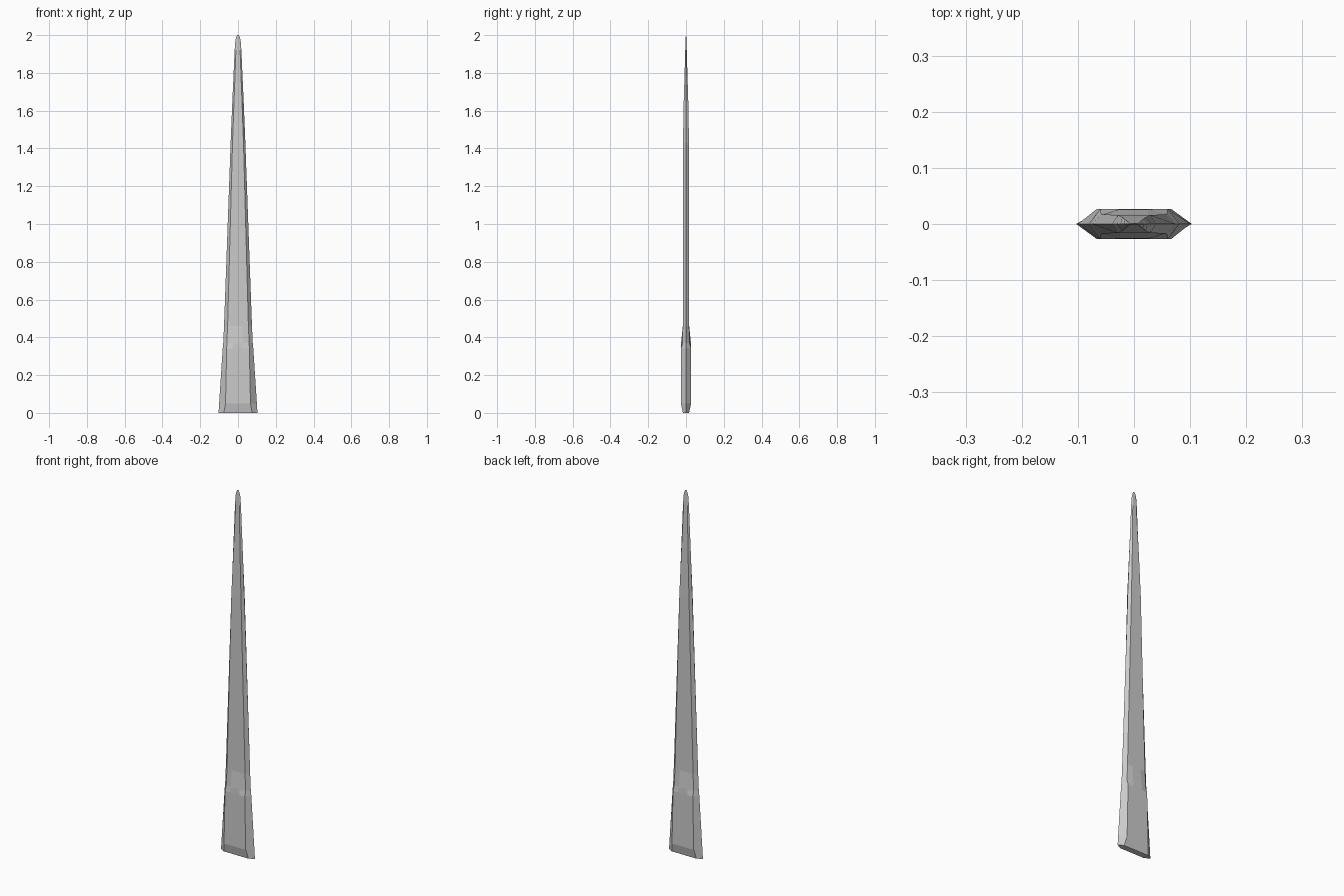
import bpy, bmesh

# Blade sections: height, edge half-width, flat half-width, side and middle half-thickness
rows = [
    (0.00, 0.103, 0.075, 0.016, 0.016),
    (0.05, 0.100, 0.066, 0.027, 0.027),
    (0.34, 0.081, 0.060, 0.027, 0.027),
    (0.37, 0.078, 0.059, 0.018, 0.026),
    (0.46, 0.074, 0.055, 0.017, 0.017),
    (1.43, 0.039, 0.029, 0.016, 0.016),
    (1.65, 0.030, 0.021, 0.012, 0.012),
    (1.78, 0.024, 0.016, 0.008, 0.008),
    (1.92, 0.018, 0.011, 0.004, 0.004),
    (1.97, 0.014, 0.008, 0.002, 0.002),
    (1.99, 0.009, 0.005, 0.0015, 0.0015),
    (2.00, 0.004, 0.002, 0.001, 0.001),
]


def section(w, f, side, mid):
    m = f * 0.45
    front = [(-w, 0), (-f, -side), (-m, -mid), (m, -mid), (f, -side)]
    return front + [(-x, -y) for x, y in front]


# Loft the sections into one closed blade
bm = bmesh.new()
rings = [[bm.verts.new((x, y, z)) for x, y in section(w, f, s, m)]
         for z, w, f, s, m in rows]
for a, b in zip(rings, rings[1:]):
    for i in range(len(a)):
        j = (i + 1) % len(a)
        bm.faces.new((a[i], a[j], b[j], b[i]))
bm.faces.new(rings[0][::-1])
bm.faces.new(rings[-1])
bmesh.ops.recalc_face_normals(bm, faces=bm.faces)

mesh = bpy.data.meshes.new("blade")
bm.to_mesh(mesh)
bm.free()
blade = bpy.data.objects.new("blade", mesh)
bpy.context.collection.objects.link(blade)
